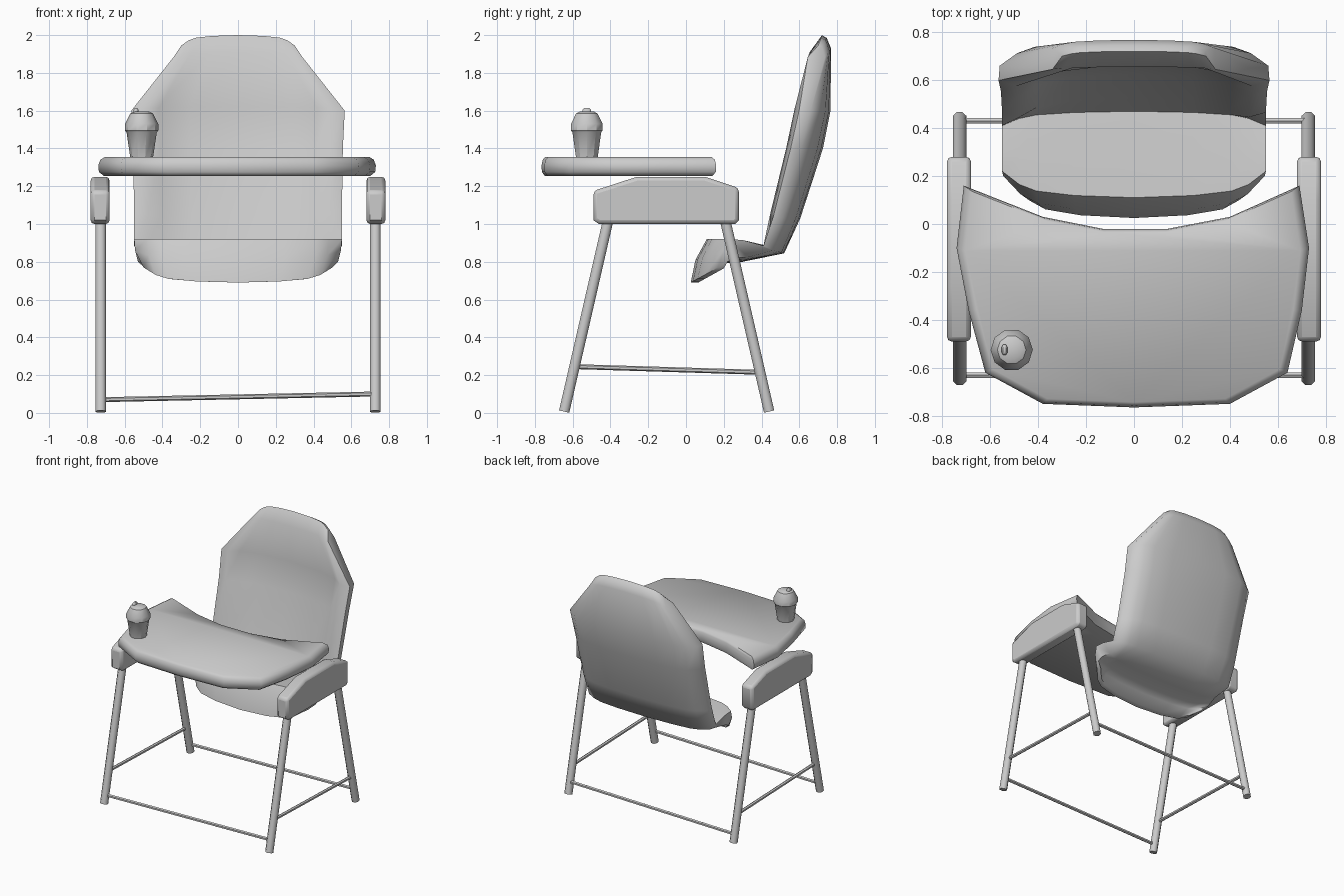
import bpy, bmesh, math
from mathutils import Vector

if "Cube" in bpy.data.objects:
    bpy.data.objects.remove(bpy.data.objects["Cube"])


def finish(name, bm, angle=40):
    bmesh.ops.recalc_face_normals(bm, faces=bm.faces)
    me = bpy.data.meshes.new(name)
    bm.to_mesh(me)
    bm.free()
    ob = bpy.data.objects.new(name, me)
    bpy.context.collection.objects.link(ob)
    bpy.ops.object.select_all(action='DESELECT')
    ob.select_set(True)
    bpy.context.view_layer.objects.active = ob
    bpy.ops.object.shade_smooth_by_angle(angle=math.radians(angle))
    return ob


def loft(bm, rings, cap=True):
    rows = [[bm.verts.new(p) for p in r] for r in rings]
    n = len(rows[0])
    for a, b in zip(rows, rows[1:]):
        for i in range(n):
            j = (i + 1) % n
            bm.faces.new((a[i], a[j], b[j], b[i]))
    if cap:
        bm.faces.new(rows[0])
        bm.faces.new(rows[-1])
    return rows


def rod(name, a, b, r, sides=8):
    a, b = Vector(a), Vector(b)
    q = (b - a).to_track_quat('Z', 'Y')
    circle = [(r * math.cos(2 * math.pi * (k + .5) / sides),
               r * math.sin(2 * math.pi * (k + .5) / sides), 0) for k in range(sides)]
    bm = bmesh.new()
    loft(bm, [[p + q @ Vector(c) for c in circle] for p in (a, b)])
    return finish(name, bm, 50)


# Seat shell: each row is half width, front centre y z, front edge y z
front = [(.50, .025, .69, .17, .77), (.545, .05, .81, .20, .86),
         (.55, .11, .92, .22, .92), (.55, .27, .905, .30, .915),
         (.55, .47, .88, .41, .885), (.55, .525, 1.05, .445, 1.05),
         (.555, .625, 1.4, .53, 1.4), (.565, .67, 1.62, .575, 1.6),
         (.34, .655, 1.91, .645, 1.885), (.30, .72, 2.0, .70, 1.945)]
back = [(.49, .065, .69, .20, .765), (.53, .12, .76, .22, .80),
        (.53, .18, .79, .26, .82), (.51, .30, .80, .33, .825),
        (.53, .52, .845, .46, .86), (.545, .605, 1.03, .51, 1.03),
        (.55, .725, 1.4, .61, 1.4), (.56, .765, 1.6, .66, 1.6),
        (.335, .768, 1.93, .735, 1.88), (.30, .745, 1.985, .72, 1.94)]
columns = (-1, -.87, -.74, -.45, 0, .45, .74, .87, 1)
plain = {1: 1, .87: .5, .74: .25, .45: .08, 0: 0}    # gentle curve
rimmed = {1: .75, .87: 1, .74: .5, .45: .12, 0: 0}   # raised side rims


def cross(row, blend):
    w, yc, zc, ye, ze = row
    return [(w * t, yc + (ye - yc) * blend[abs(t)],
             zc + (ze - zc) * plain[abs(t)]) for t in columns]


bm = bmesh.new()
rings = [cross(f, rimmed if 5 <= i <= 7 else plain) + cross(b, plain)[::-1]
         for i, (f, b) in enumerate(zip(front, back))]
rows = loft(bm, rings, cap=False)
m = len(columns)
for r in (rows[0], rows[-1]):
    for i in range(m - 1):
        bm.faces.new((r[i], r[i + 1], r[2 * m - 2 - i], r[2 * m - 1 - i]))
finish("seat_shell", bm, 60)

# Tray with rounded rim
outline = [(-.71, .16), (-.38, .03), (-.13, -.02), (.14, -.02), (.40, .03), (.69, .16),
           (.73, -.10), (.70, -.36), (.64, -.62), (.40, -.75), (0, -.765), (-.38, -.75),
           (-.62, -.62), (-.69, -.36), (-.74, -.10)]
bm = bmesh.new()
loft(bm, [[(x * s, -.33 + (y + .33) * s, z) for x, y in outline]
          for s, z in ((.96, 1.255), (.995, 1.275), (1, 1.31), (.985, 1.34), (.95, 1.356))])
finish("tray", bm, 60)

# Armrests, legs and side stretchers
profile = [(-.46, 1.0), (.26, 1.0), (.28, 1.02), (.28, 1.19), (.10, 1.25),
           (-.26, 1.25), (-.49, 1.175), (-.49, 1.02)]
for side, s in (("left", -1), ("right", 1)):
    bm = bmesh.new()
    loft(bm, [[(s * x, y, z) for y, z in profile] for x in (.68, .78)])
    arm = finish(side + "_armrest", bm, 50)
    bev = arm.modifiers.new("rounding", 'BEVEL')
    bev.width = .02
    bev.segments = 2
    bev.limit_method = 'ANGLE'
    bev.angle_limit = math.radians(60)
    x = .727 * s
    rod(side + "_front_leg", (x, -.645, .007), (x, -.41, 1.03), .03)
    rod(side + "_back_leg", (x, .44, .007), (x, .205, 1.03), .03)
    rod(side + "_side_stretcher", (x, -.59, .245), (x, .39, .215), .013, 6)

# Cross stretchers
for name, y in (("front_stretcher", -.63), ("back_stretcher", .43)):
    rod(name, (-.72, y, .07), (.72, y, .10), .013, 6)

# Lidded cup
bm = bmesh.new()
n = 10
loft(bm, [[(-.51 + r * math.cos(2 * math.pi * k / n), -.525 + r * math.sin(2 * math.pi * k / n), z)
           for k in range(n)]
          for r, z in ((.06, 1.35), (.08, 1.485), (.088, 1.495), (.088, 1.53), (.06, 1.585), (.04, 1.595))])
finish("cup", bm, 35)
bm = bmesh.new()
loft(bm, [[(-.54 + .012 * a * f, -.525 + .022 * b * f, z)
           for a, b in ((1, .5), (.5, 1), (-.5, 1), (-1, .5), (-1, -.5), (-.5, -1), (.5, -1), (1, -.5))]
          for f, z in ((1, 1.58), (1, 1.605), (.6, 1.614))])
finish("cup_spout", bm, 50)
